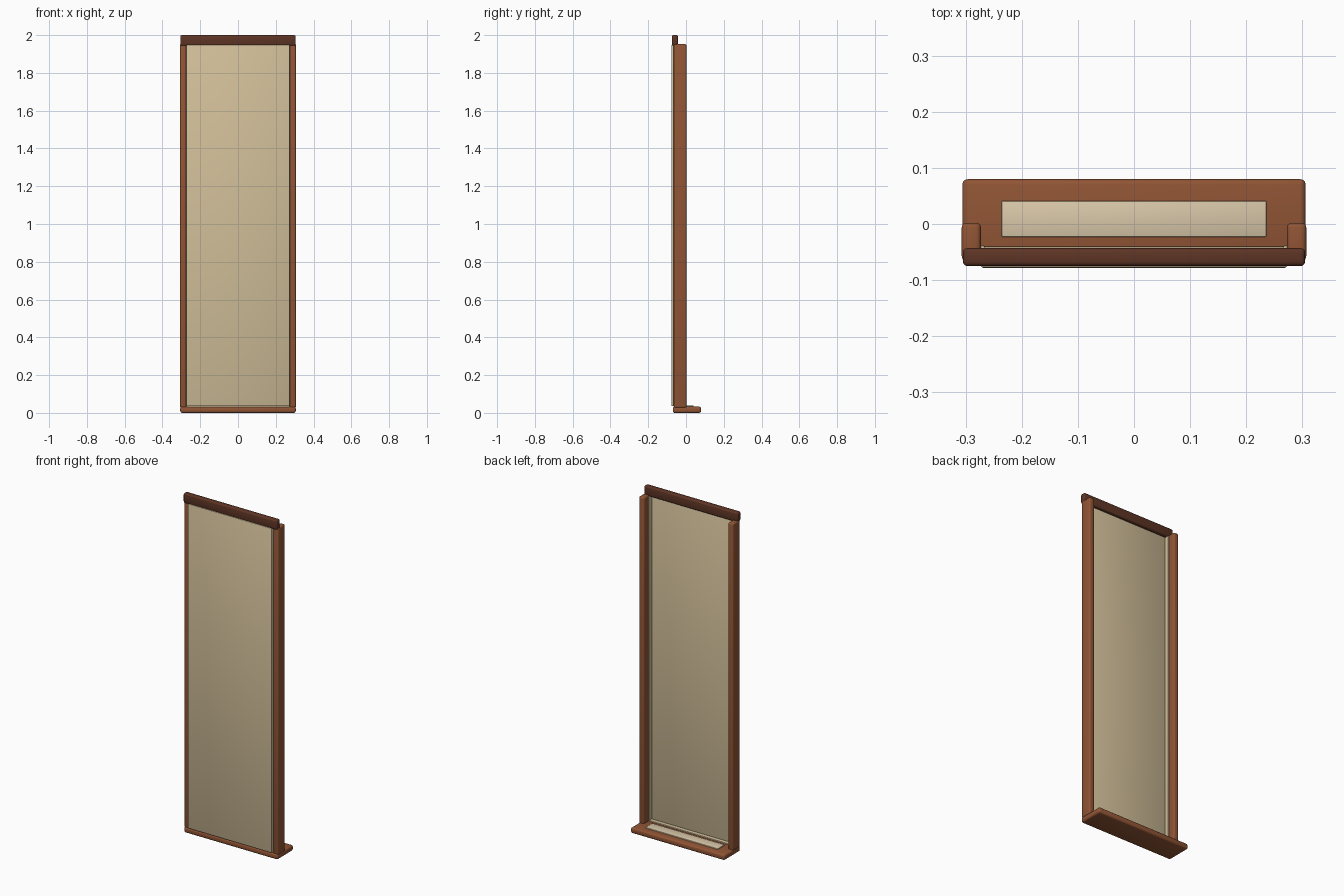
import bpy

if "Cube" in bpy.data.objects:
    bpy.data.objects.remove(bpy.data.objects["Cube"])


def material(name, rgb):
    m = bpy.data.materials.new(name)
    m.diffuse_color = (*rgb, 1)
    m.use_nodes = True
    m.node_tree.nodes["Principled BSDF"].inputs["Base Color"].default_value = m.diffuse_color
    return m


WOOD = material("wood", (0.28, 0.09, 0.035))
DARK = material("dark_wood", (0.11, 0.035, 0.018))
CLOTH = material("cloth", (0.64, 0.52, 0.32))
PALE = material("pale_cloth", (0.70, 0.58, 0.40))


def box(name, x, y, z, mat, bevel, segments=3):
    """Rounded box from (min, max) extents on each axis."""
    bpy.ops.mesh.primitive_cube_add(size=1)
    ob = bpy.context.object
    ob.name = name
    ob.location = [(a + b) / 2 for a, b in (x, y, z)]
    ob.scale = [b - a for a, b in (x, y, z)]
    bpy.ops.object.transform_apply(location=False, rotation=False, scale=True)
    mod = ob.modifiers.new("bevel", "BEVEL")
    mod.width, mod.segments = bevel, segments
    bpy.ops.object.modifier_apply(modifier=mod.name)
    bpy.ops.object.shade_smooth_by_angle()
    ob.data.materials.append(mat)
    return ob


# Base board with its inset strip
box("base", (-0.306, 0.306), (-0.07, 0.08), (0, 0.033), WOOD, 0.01)
box("base_inset", (-0.236, 0.236), (-0.023, 0.041), (0.025, 0.038), PALE, 0.002, 2)

# Side posts and the thin beads that hold the panel
for side, s in (("left", -1), ("right", 1)):
    box(side + "_post", sorted((s * 0.273, s * 0.307)), (-0.065, 0.002),
        (0.027, 1.953), WOOD, 0.008)
    box(side + "_bead", sorted((s * 0.266, s * 0.274)), (-0.065, -0.038),
        (0.033, 1.945), CLOTH, 0.003, 2)

# Flat panel and bottom bead
box("panel", (-0.273, 0.273), (-0.078, -0.062), (0.036, 1.948), CLOTH, 0.004, 2)
box("bottom_bead", (-0.27, 0.27), (-0.065, -0.04), (0.03, 0.04), CLOTH, 0.003, 2)

# Top rail
box("top_rail", (-0.305, 0.305), (-0.075, -0.043), (1.944, 2.0), DARK, 0.008)
